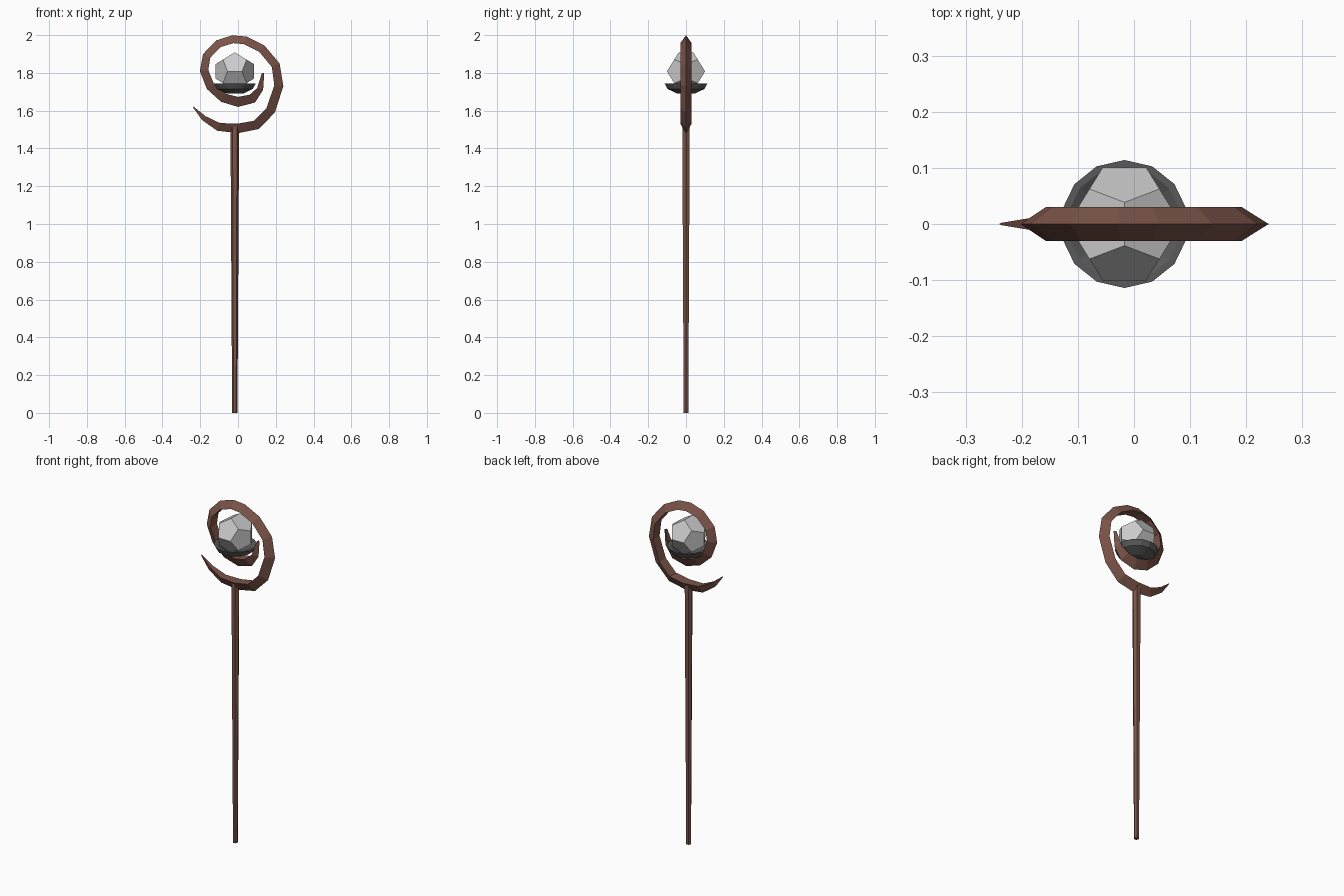
import bpy, bmesh, math
from mathutils import Vector

if "Cube" in bpy.data.objects:
    bpy.data.objects.remove(bpy.data.objects["Cube"])

CX = -0.017  # staff axis


def material(name, rgb):
    m = bpy.data.materials.new(name)
    m.diffuse_color = (*rgb, 1)
    m.use_nodes = True
    m.node_tree.nodes["Principled BSDF"].inputs["Base Color"].default_value = m.diffuse_color
    return m


def finish(bm, name, mat=None):
    bmesh.ops.recalc_face_normals(bm, faces=bm.faces)
    me = bpy.data.meshes.new(name)
    bm.to_mesh(me)
    bm.free()
    ob = bpy.data.objects.new(name, me)
    bpy.context.collection.objects.link(ob)
    if mat:
        me.materials.append(mat)
    return ob


def skin(bm, rings, caps=True):
    """Bridge equal-sized vertex rings, capping the ends."""
    for a, b in zip(rings, rings[1:]):
        n = len(a)
        for i in range(n):
            bm.faces.new((a[i], a[(i + 1) % n], b[(i + 1) % n], b[i]))
    if caps:
        bm.faces.new(rings[0])
        bm.faces.new(rings[-1])


def lathe(name, profile, sides, turn, mat):
    bm = bmesh.new()
    rings = []
    for r, z in profile:
        angles = [turn + math.tau * i / sides for i in range(sides)]
        rings.append([bm.verts.new((CX + r * math.cos(a), r * math.sin(a), z)) for a in angles])
    skin(bm, rings)
    return finish(bm, name, mat)


wood = material("wood", (0.2, 0.09, 0.066))
dark = material("dark_metal", (0.1, 0.1, 0.1))

# Tapered six-sided shaft
lathe("shaft", [(0.014, 0), (0.023, 1.525)], 6, 0, wood)

# Shallow cup under the orb
lathe("cup", [(0.045, 1.69), (0.098, 1.715), (0.114, 1.745), (0.102, 1.745), (0.04, 1.712)],
      14, math.pi / 2, dark)

# Spiral head: outer ridge x, z, then thickness and half width of a triangular section
path = [(-0.24, 1.62, 0.004, 0.002), (-0.19, 1.55, 0.028, 0.013), (-0.11, 1.494, 0.043, 0.024),
        (0, 1.481, 0.05, 0.03), (0.11, 1.503, 0.05, 0.03), (0.195, 1.59, 0.05, 0.03),
        (0.24, 1.73, 0.048, 0.03), (0.22, 1.85, 0.045, 0.03), (0.14, 1.945, 0.043, 0.03),
        (0.045, 1.992, 0.042, 0.03), (-0.03, 1.999, 0.042, 0.03), (-0.115, 1.972, 0.042, 0.03),
        (-0.185, 1.90, 0.043, 0.03), (-0.202, 1.81, 0.045, 0.03), (-0.165, 1.715, 0.046, 0.03),
        (-0.09, 1.647, 0.049, 0.03), (0, 1.62, 0.053, 0.03), (0.09, 1.643, 0.05, 0.028),
        (0.133, 1.71, 0.033, 0.02), (0.139, 1.80, 0.012, 0.008)]
bm = bmesh.new()
rings = []
for i, (x, z, h, w) in enumerate(path):
    p, q = path[max(i - 1, 0)], path[min(i + 1, len(path) - 1)]
    t = Vector((q[0] - p[0], 0, q[1] - p[1])).normalized()
    inward = Vector((-t.z, 0, t.x))
    o = Vector((x, 0, z))
    rings.append([bm.verts.new(v) for v in
                  (o, o + inward * h + Vector((0, w, 0)), o + inward * h - Vector((0, w, 0)))])
skin(bm, rings)
finish(bm, "spiral_head", wood)

# Dodecahedral orb resting in the cup
phi = (1 + 5 ** 0.5) / 2
s = 0.101 / phi
S = (-1, 1)
pts = [(a, b, c) for a in S for b in S for c in S]
for a in S:
    for b in S:
        pts += [(0, a / phi, b * phi), (a / phi, b * phi, 0), (a * phi, 0, b / phi)]
bm = bmesh.new()
for x, y, z in pts:
    bm.verts.new((CX + x * s, y * s, 1.808 + z * s))
bmesh.ops.convex_hull(bm, input=bm.verts)
bmesh.ops.dissolve_limit(bm, angle_limit=0.05, verts=bm.verts, edges=bm.edges)
finish(bm, "orb")
